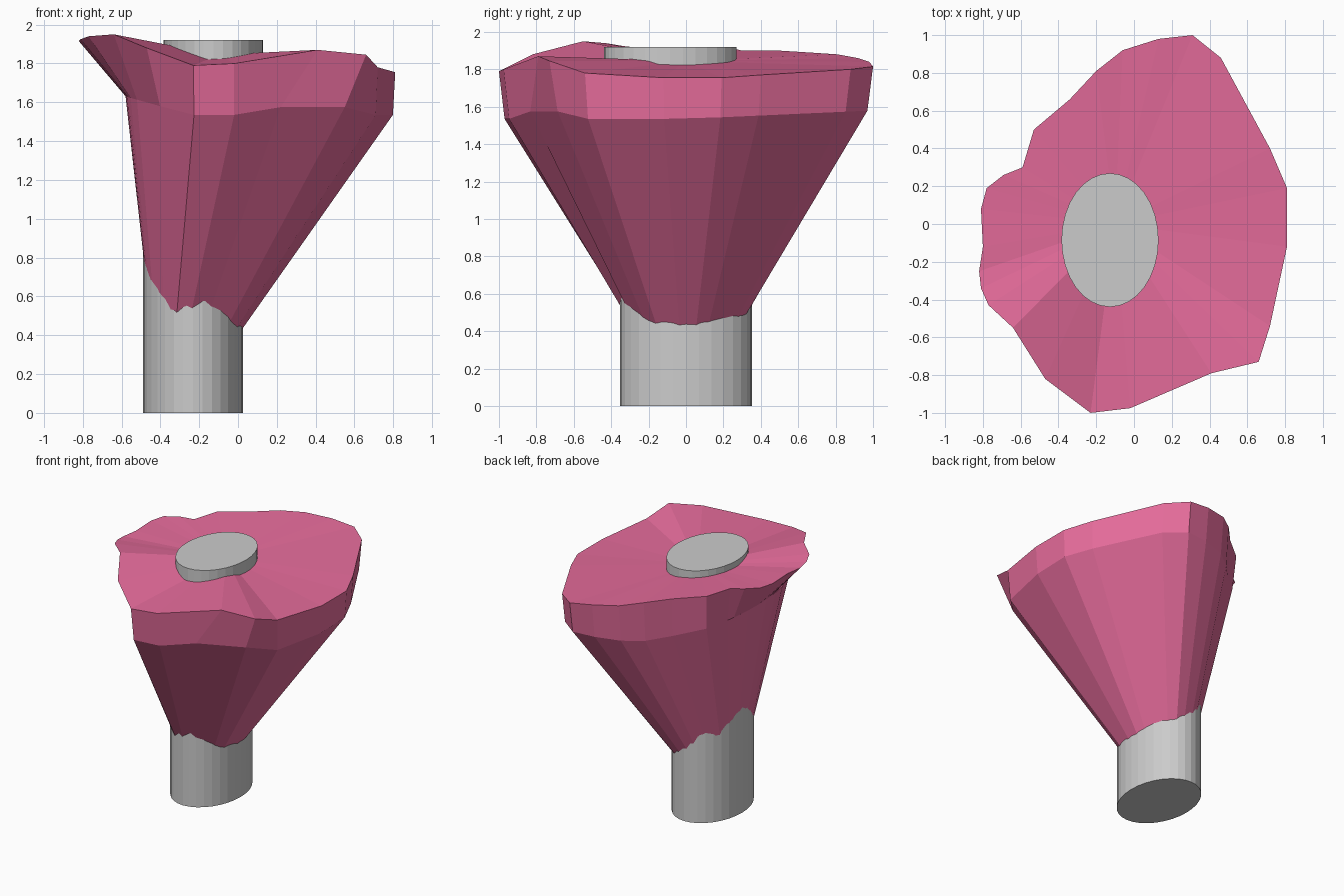
import bpy, bmesh, math

if "Cube" in bpy.data.objects:
    bpy.data.objects.remove(bpy.data.objects["Cube"])


def loft(name, rings, top=None):
    """Skin stacked rings of equal point count; cap the ends (fan to `top` if given)."""
    bm = bmesh.new()
    rows = [[bm.verts.new(p) for p in ring] for ring in rings]
    n = len(rows[0])
    for a, b in zip(rows, rows[1:]):
        for i in range(n):
            j = (i + 1) % n
            bm.faces.new((a[i], a[j], b[j], b[i]))
    bm.faces.new(rows[0][::-1])
    if top:
        c = bm.verts.new(top)
        for i in range(n):
            bm.faces.new((rows[-1][i], rows[-1][(i + 1) % n], c))
    else:
        bm.faces.new(rows[-1])
    bmesh.ops.recalc_face_normals(bm, faces=bm.faces)
    mesh = bpy.data.meshes.new(name)
    bm.to_mesh(mesh)
    bm.free()
    ob = bpy.data.objects.new(name, mesh)
    bpy.context.collection.objects.link(ob)
    return ob


def ellipse(cx, cy, z, n=32):
    return [(cx + 0.257 * math.cos(2 * math.pi * i / n),
             cy + 0.354 * math.sin(2 * math.pi * i / n), z) for i in range(n)]


# Stem: upright oval post whose hidden middle shifts to the stub on top
loft("stem", [ellipse(-0.232, 0, 0), ellipse(-0.232, 0, 0.9),
              ellipse(-0.127, -0.085, 1.7), ellipse(-0.127, -0.085, 1.92)])

# Cap rim, counter-clockwise from the right
rim = [(0.81, 0.19, 1.755), (0.72, 0.40, 1.77), (0.46, 0.88, 1.80), (0.31, 1.0, 1.815),
       (0.13, 0.98, 1.84), (-0.06, 0.92, 1.86), (-0.20, 0.81, 1.88), (-0.34, 0.66, 1.89),
       (-0.53, 0.50, 1.90), (-0.59, 0.30, 1.90), (-0.69, 0.26, 1.91), (-0.78, 0.19, 1.915),
       (-0.81, 0.08, 1.915), (-0.80, -0.12, 1.915), (-0.82, -0.25, 1.915), (-0.81, -0.34, 1.925),
       (-0.77, -0.43, 1.94), (-0.64, -0.55, 1.95), (-0.47, -0.82, 1.88),
       (-0.23, -1.0, 1.79), (-0.02, -0.975, 1.80), (0.41, -0.79, 1.87),
       (0.66, -0.73, 1.845), (0.72, -0.54, 1.78), (0.81, -0.12, 1.755)]


def shoulder_point(x, y, z):
    """Point below a rim point, pulled in to a rounded outline on the left."""
    if x > 0 and y < -0.7:
        return (0.55 if x > 0.5 else 0.22, 0.94 * y - (0.09 if x < 0.5 else 0), 1.575)
    u, v = (0.985 * x - 0.11) / 0.69, 0.97 * y / 0.99
    r = (abs(u) ** 2.2 + abs(v) ** 2.2) ** (1 / 2.2)
    k = 1 / r if r > 1 and x < -0.3 else 1
    x, y = 0.11 + 0.69 * u * k, 0.99 * v * k
    return (x, y, 1.535 + min(0.1, 0.28 * max(0, -x - 0.24)) + 0.045 * max(0, y))


# Shoulder under the rim, then a round neck narrowing into the stem
shoulder = [shoulder_point(*p) for p in rim]
neck = []
for x, y, z in shoulder:
    a = math.atan2(y / 0.97, (x - 0.11) / 0.69)
    c, s = math.cos(a), math.sin(a)
    neck.append((-0.27 + (0.165 if c > 0 else 0.155) * c, 0.185 * s, 0.25))
cap = loft("flared_cap", [neck, shoulder, rim], top=(-0.1, 0.0, 1.845))

pink = bpy.data.materials.new("pink")
pink.diffuse_color = (0.79, 0.15, 0.33, 1)
pink.use_nodes = True
pink.node_tree.nodes["Principled BSDF"].inputs["Base Color"].default_value = pink.diffuse_color
cap.data.materials.append(pink)
